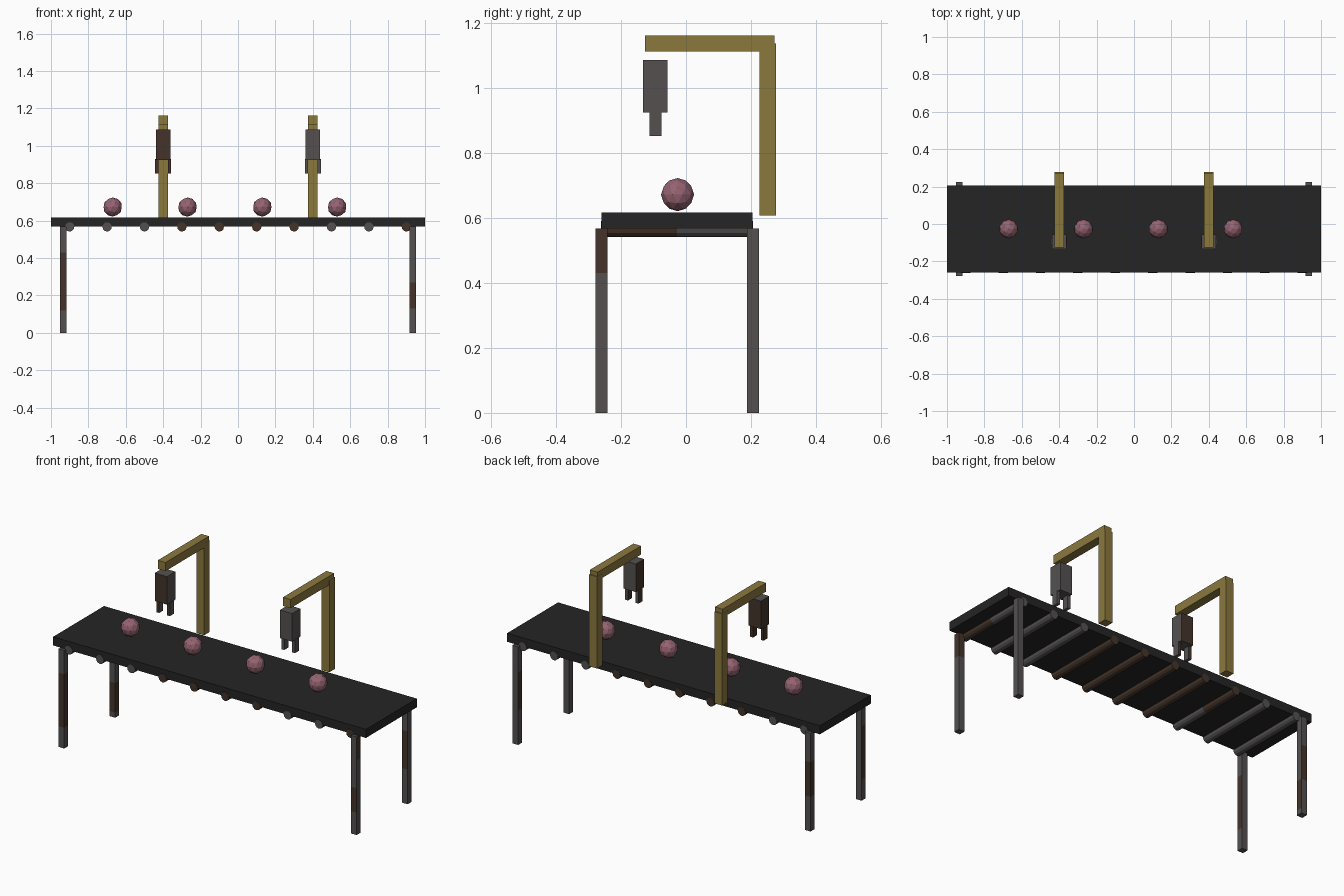
import bpy
import bmesh
from math import radians
from mathutils import Matrix, Vector

cube = bpy.data.objects.get("Cube")
if cube:
    bpy.data.objects.remove(cube, do_unlink=True)


def material(name, rgb):
    m = bpy.data.materials.new(name)
    m.use_nodes = True
    m.diffuse_color = (*rgb, 1)
    m.node_tree.nodes["Principled BSDF"].inputs["Base Color"].default_value = (*rgb, 1)
    return m


STEEL = material("worn steel", (0.089, 0.081, 0.081))
RUST = material("brown rust", (0.058, 0.034, 0.023))
RUBBER = material("black rubber", (0.018, 0.018, 0.018))
YELLOW = material("ochre paint", (0.26, 0.19, 0.048))
PINK = material("dusty pink", (0.30, 0.125, 0.165))

AXES = {"+x": (1, 0, 0), "-x": (-1, 0, 0), "+y": (0, 1, 0), "-y": (0, -1, 0)}


def finish(bm, name, mats):
    bm.normal_update()
    mesh = bpy.data.meshes.new(name)
    bm.to_mesh(mesh)
    bm.free()
    for m in mats:
        mesh.materials.append(m)
    obj = bpy.data.objects.new(name, mesh)
    bpy.context.collection.objects.link(obj)
    return obj


def slice_at(bm, point, normal):
    bmesh.ops.bisect_plane(bm, geom=bm.verts[:] + bm.edges[:] + bm.faces[:],
                           plane_co=point, plane_no=normal)


def box(name, lo, hi, mats, patches=()):
    """Box between two corners; patches are (z0, z1, sides) in the second material."""
    lo, hi = Vector(lo), Vector(hi)
    bm = bmesh.new()
    bmesh.ops.create_cube(bm, size=1, matrix=Matrix.Translation((lo + hi) / 2)
                          @ Matrix.Diagonal((*(hi - lo), 1)))
    for z0, z1, sides in patches:
        for z in (z0, z1):
            if lo.z < z < hi.z:
                slice_at(bm, (0, 0, z), (0, 0, 1))
    bm.normal_update()
    for f in bm.faces:
        z = f.calc_center_median().z
        for z0, z1, sides in patches:
            if z0 < z < z1 and any(f.normal.dot(Vector(AXES[s])) > 0.9 for s in sides.split()):
                f.material_index = 1
    return finish(bm, name, mats)


# Belt
BACK, FRONT, UNDER, TOP = 0.205, -0.26, 0.567, 0.617
box("conveyor_belt", (-1, FRONT, UNDER), (1, BACK, TOP), [RUBBER])

# Legs with rusted bands
LEGS = {
    ("front", "right", -0.935, -0.26): [(0.12, 0.43, "-y +x -x")],
    ("front", "left", 0.935, -0.26): [(0.13, 0.27, "-y"), (0.43, 0.6, "+x +y")],
    ("back", "right", -0.935, 0.206): [(0.03, 0.2, "-y +x"), (0.2, 0.4, "-x +y")],
    ("back", "left", 0.935, 0.206): [(0.2, 0.42, "-y -x")],
}
W = 0.018
for (depth, side, x, y), bands in LEGS.items():
    box(f"{depth}_{side}_leg", (x - W, y - W, 0), (x + W, y + W, UNDER),
        [STEEL, RUST], bands)

# Rollers under the belt, partly rusted
MID = (FRONT + BACK) / 2
for i in range(10):
    x = -0.9 + 0.2 * i
    bm = bmesh.new()
    bmesh.ops.create_cone(bm, cap_ends=True, segments=12, radius1=0.025, radius2=0.025,
                          depth=BACK - FRONT + 0.003,
                          matrix=Matrix.Translation((x, MID, 0.566))
                          @ Matrix.Rotation(radians(90), 4, "X"))
    slice_at(bm, (0, MID, 0), (0, 1, 0))
    for f in bm.faces:
        front_half = f.calc_center_median().y < MID
        if abs(x) < 0.4 or (i == 9 and front_half) or (i == 2 and not front_half):
            f.material_index = 1
    finish(bm, f"roller_{i + 1}", [STEEL, RUST])

# Balls carried on the belt
for i in range(4):
    bm = bmesh.new()
    bmesh.ops.create_icosphere(bm, subdivisions=2, radius=0.051,
                               matrix=Matrix.Translation((-0.67 + 0.4 * i, -0.026, 0.672)))
    finish(bm, f"ball_{i + 1}", [PINK])

# Overhead arms with grippers
RUSTED = {"right": "-x -y +y", "left": "-x"}
for side, x in (("right", -0.4), ("left", 0.4)):
    box(f"{side}_post", (x - 0.025, 0.227, 0.607), (x + 0.025, 0.277, 1.137), [YELLOW])
    box(f"{side}_arm", (x - 0.0245, -0.126, 1.112), (x + 0.0245, 0.272, 1.162), [YELLOW])
    patch = [(0, 2, RUSTED[side])]
    box(f"{side}_gripper_body", (x - 0.039, -0.133, 0.925), (x + 0.039, -0.057, 1.087),
        [STEEL, RUST], patch)
    for n, s in enumerate((-1, 1)):
        fx = x + s * 0.034
        box(f"{side}_gripper_finger_{n + 1}", (fx - 0.009, -0.113, 0.852),
            (fx + 0.009, -0.076, 0.928), [STEEL, RUST], patch)
